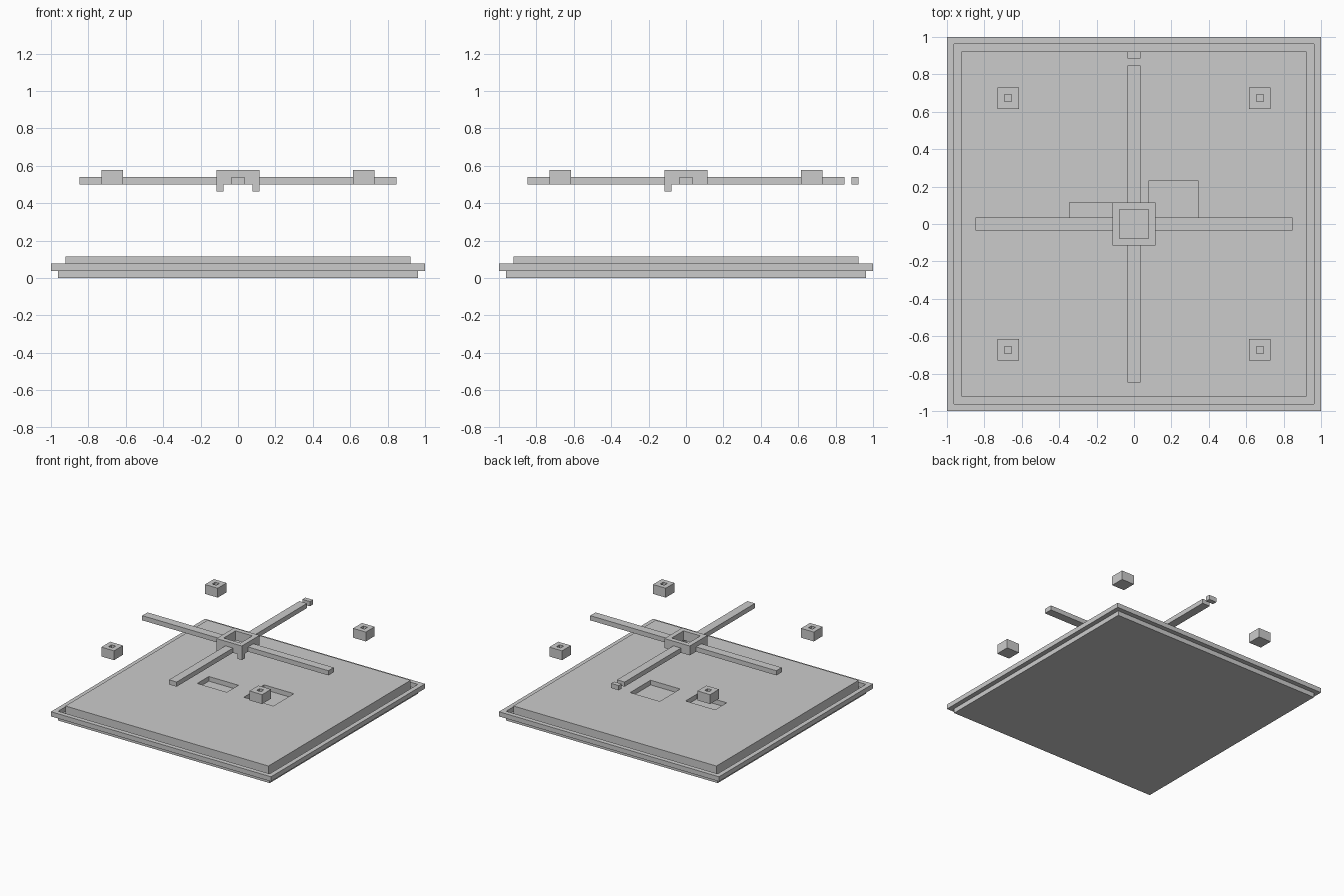
import bpy, bmesh

if "Cube" in bpy.data.objects:
    bpy.data.objects.remove(bpy.data.objects["Cube"])

U = 1 / 26      # grid unit: the rim is 52 units wide
W = 0.9         # half width of the bars, in units


def make(name, bm):
    me = bpy.data.meshes.new(name)
    bm.to_mesh(me)
    bm.free()
    ob = bpy.data.objects.new(name, me)
    bpy.context.collection.objects.link(ob)
    return ob


def add_box(bm, x, y, z):
    vs = [bm.verts.new((a * U, b * U, c * U)) for c in z for a, b in
          ((x[0], y[0]), (x[1], y[0]), (x[1], y[1]), (x[0], y[1]))]
    for f in ((3, 2, 1, 0), (4, 5, 6, 7), (0, 1, 5, 4),
              (1, 2, 6, 5), (2, 3, 7, 6), (3, 0, 4, 7)):
        bm.faces.new([vs[i] for i in f])


def box(name, x, y, z):
    bm = bmesh.new()
    add_box(bm, x, y, z)
    return make(name, bm)


def frame(name, outer, inner, z):
    """Square ring, open through the middle."""
    bm = bmesh.new()
    rings = [[bm.verts.new((sx * r * U, sy * r * U, h * U))
              for sx, sy in ((-1, -1), (1, -1), (1, 1), (-1, 1))]
             for r, h in ((outer, z[0]), (outer, z[1]), (inner, z[1]), (inner, z[0]))]
    for k in range(4):
        a, b = rings[k], rings[(k + 1) % 4]
        for i in range(4):
            j = (i + 1) % 4
            bm.faces.new((a[i], a[j], b[j], b[i]))
    return make(name, bm)


def carve(ob, *ranges):
    """Cut box-shaped pockets out of an object."""
    for i, r in enumerate(ranges):
        cutter = box(f"{ob.name}_cutter_{i}", *r)
        cutter.hide_render = True
        cutter.hide_viewport = True
        mod = ob.modifiers.new("pocket", 'BOOLEAN')
        mod.operation = 'DIFFERENCE'
        mod.solver = 'EXACT'
        mod.object = cutter


# Base: slab, raised rim, and panel with two pockets
box("base_slab", (-25, 25), (-25, 25), (0, 1))
frame("base_rim", 26, 25, (1, 2))
panel = box("top_panel", (-24, 24), (-24, 24), (1, 3))
carve(panel,
      ((-9, -2), (-W, 3), (2, 4)),
      ((2, 9), (-W, 6), (2, 4)))

# Floating hub with two short legs at the front corners
frame("hub", 3, 2, (13, 15))
for side, x in (("left", (-3, -2)), ("right", (2, 3))):
    box(f"hub_leg_{side}", x, (-3, -2), (12, 13))

# Four bars reaching out from the hub, and a tip beyond the back one
for side, r in (("left", (-22, -3)), ("right", (3, 22))):
    box(f"bar_{side}", r, (-W, W), (13, 14))
for side, r in (("front", (-22, -3)), ("back", (3, 22))):
    box(f"bar_{side}", (-W, W), r, (13, 14))
box("bar_tip", (-W, W), (23, 24), (13, 14))

# Four corner blocks, each with a small square hole in the top
for ny, sy in (("front", -1), ("back", 1)):
    for nx, sx in (("left", -1), ("right", 1)):
        cx, cy = 17.5 * sx, 17.5 * sy
        block = box(f"corner_block_{ny}_{nx}", (cx - 1.5, cx + 1.5),
                    (cy - 1.5, cy + 1.5), (13, 15))
        carve(block, ((cx - .5, cx + .5), (cy - .5, cy + .5), (14, 16)))
